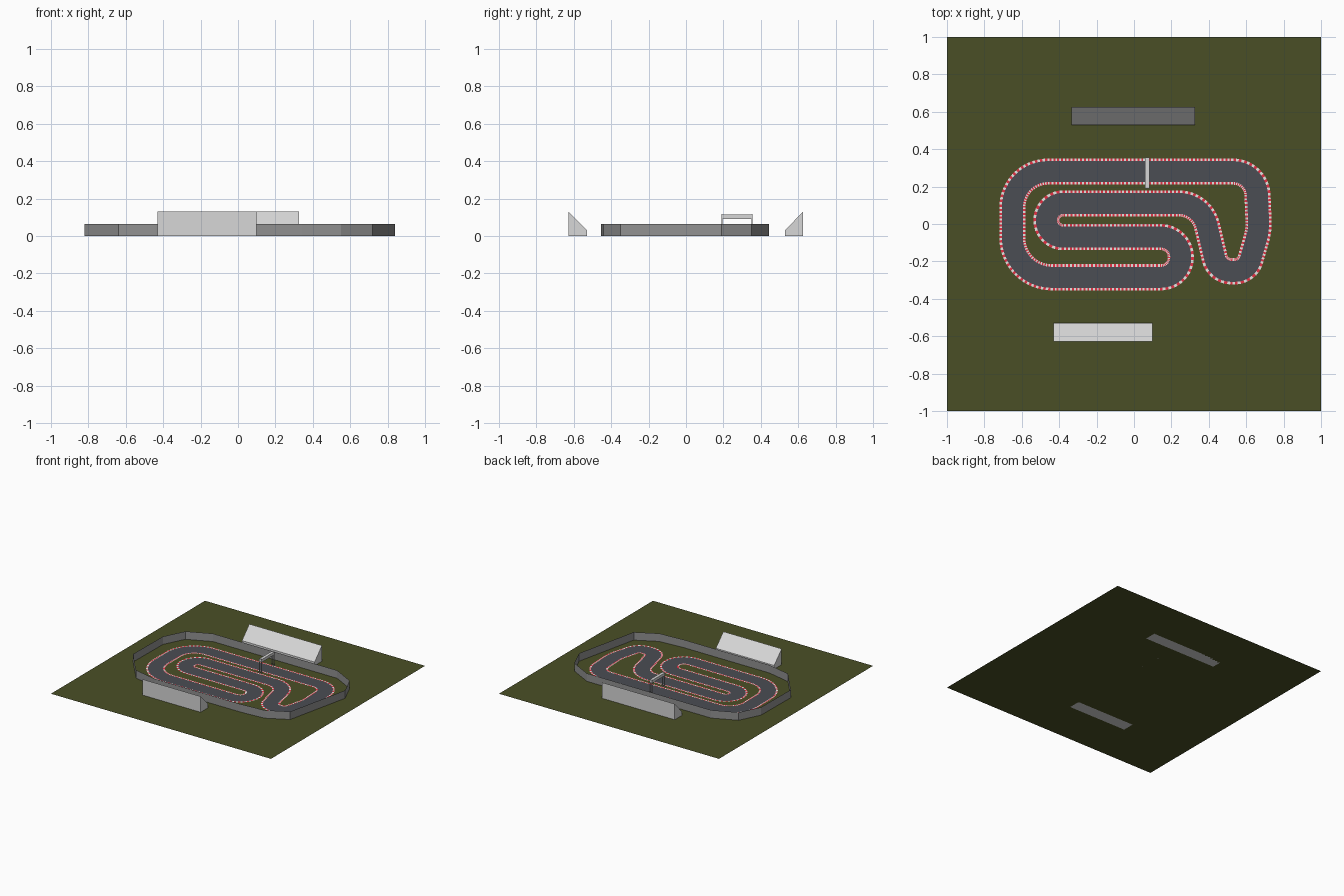
import bpy, math
from mathutils import Vector

if "Cube" in bpy.data.objects:
    bpy.data.objects.remove(bpy.data.objects["Cube"])


def material(name, rgb):
    m = bpy.data.materials.new(name)
    m.diffuse_color = (*rgb, 1)
    m.use_nodes = True
    m.node_tree.nodes["Principled BSDF"].inputs["Base Color"].default_value = m.diffuse_color
    return m


GRASS = material("grass_green", (0.068, 0.078, 0.019))
ASPHALT = material("asphalt_grey", (0.07, 0.075, 0.088))
RED = material("kerb_red", (0.8, 0.03, 0.06))
WHITE = material("kerb_white", (0.8, 0.78, 0.76))
BARRIER = material("barrier_grey", (0.28, 0.28, 0.28))
CONCRETE = material("light_concrete", (0.68, 0.68, 0.68))


def build(name, verts, faces, mats, rule=None):
    me = bpy.data.meshes.new(name)
    me.from_pydata([tuple(v) for v in verts], [], faces)
    for m in mats:
        me.materials.append(m)
    if rule:
        for p in me.polygons:
            p.material_index = rule(p.index)
    ob = bpy.data.objects.new(name, me)
    bpy.context.collection.objects.link(ob)
    return ob


def prism(name, profile, x0, x1, mat):
    """Extrude a counter-clockwise (y, z) profile along x."""
    n = len(profile)
    verts = [(x, y, z) for x in (x0, x1) for y, z in profile]
    faces = [tuple(reversed(range(n))), tuple(range(n, 2 * n))]
    faces += [(i, (i + 1) % n, (i + 1) % n + n, i + n) for i in range(n)]
    return build(name, verts, faces, [mat])


def box(name, x0, x1, y0, y1, z0, z1, mat):
    return prism(name, [(y0, z0), (y1, z0), (y1, z1), (y0, z1)], x0, x1, mat)


# Circuit centre line: corners with fillet radius (x, y, r)
CORNERS = [
    (-0.65, 0.28, 0.19), (0.655, 0.28, 0.13), (0.668, -0.03, 0.3),
    (0.605, -0.253, 0.085), (0.448, -0.253, 0.09), (0.362, 0.11, 0.155),
    (-0.468, 0.11, 0.089), (-0.468, -0.07, 0.089), (0.25, -0.07, 0.106),
    (0.25, -0.285, 0.106), (-0.65, -0.285, 0.21),
]


def fillet(corners):
    pts = []
    n = len(corners)
    for i, (x, y, r) in enumerate(corners):
        p = Vector((x, y))
        a = (p - Vector(corners[i - 1][:2])).normalized()
        b = (Vector(corners[(i + 1) % n][:2]) - p).normalized()
        turn = math.atan2(a.x * b.y - a.y * b.x, a.dot(b))
        s = 1 if turn > 0 else -1
        start = p - a * r * math.tan(abs(turn) / 2)
        centre = start + Vector((-a.y, a.x)) * r * s
        steps = 24
        for k in range(steps + 1):
            t = turn * k / steps
            d = start - centre
            pts.append(centre + Vector((d.x * math.cos(t) - d.y * math.sin(t),
                                        d.x * math.sin(t) + d.y * math.cos(t))))
    return pts


def resample(pts, count):
    """Evenly spaced points and left-hand normals round the closed path."""
    loop = pts + [pts[0]]
    lens = [(loop[i + 1] - loop[i]).length for i in range(len(pts))]
    step, out, i, done = sum(lens) / count, [], 0, 0.0
    for k in range(count):
        while done + lens[i] < k * step and i < len(lens) - 1:
            done += lens[i]
            i += 1
        out.append(loop[i].lerp(loop[i + 1], (k * step - done) / max(lens[i], 1e-9)))
    norms = []
    for k in range(count):
        d = (out[(k + 1) % count] - out[k - 1]).normalized()
        norms.append(Vector((-d.y, d.x)))
    return out, norms


COUNT = 520
path, normals = resample(fillet(CORNERS), COUNT)


def ribbon(name, left, right, z, mats, rule=None):
    """Flat strip between two offsets from the centre line."""
    verts = []
    for p, n in zip(path, normals):
        l, r = p + n * left, p + n * right
        verts += [(l.x, l.y, z), (r.x, r.y, z)]
    faces = []
    for i in range(COUNT):
        j = (i + 1) % COUNT
        faces.append((2 * i, 2 * i + 1, 2 * j + 1, 2 * j))
    return build(name, verts, faces, mats, rule)


# Ground
build("ground", [(-1, -1, 0), (1, -1, 0), (1, 1, 0), (-1, 1, 0)], [(0, 1, 2, 3)], [GRASS])

# Road surface and striped kerbs
ribbon("road", 0.056, -0.056, 0.002, [ASPHALT])
ribbon("left_kerb", 0.07, 0.056, 0.003, [RED, WHITE], lambda i: i % 2)
ribbon("right_kerb", -0.056, -0.07, 0.003, [RED, WHITE], lambda i: i % 2)

# Thin barrier wall round the circuit
FENCE = [(-0.44, -0.455), (0.34, -0.455), (0.55, -0.44), (0.72, -0.35),
         (0.84, 0.19), (0.77, 0.35), (0.59, 0.445), (-0.54, 0.445),
         (-0.73, 0.36), (-0.815, 0.19), (-0.82, -0.19), (-0.64, -0.41)]
m = len(FENCE)
build("barrier", [(x, y, z) for z in (0, 0.065) for x, y in FENCE],
      [(i, (i + 1) % m, (i + 1) % m + m, i + m) for i in range(m)], [BARRIER])

# Sloped grandstands facing the circuit
prism("front_grandstand", [(-0.628, 0), (-0.53, 0), (-0.53, 0.03), (-0.628, 0.13)],
      -0.43, 0.1, CONCRETE)
prism("back_grandstand", [(0.53, 0), (0.625, 0), (0.625, 0.13), (0.53, 0.03)],
      -0.335, 0.325, CONCRETE)

# Start gantry over the top straight
box("gantry_beam", 0.058, 0.082, 0.19, 0.355, 0.092, 0.115, CONCRETE)
for side, y in (("inner", 0.19), ("outer", 0.351)):
    for end, x in (("left", 0.058), ("right", 0.077)):
        box(f"gantry_{side}_{end}_leg", x, x + 0.005, y, y + 0.005, 0, 0.118, CONCRETE)
